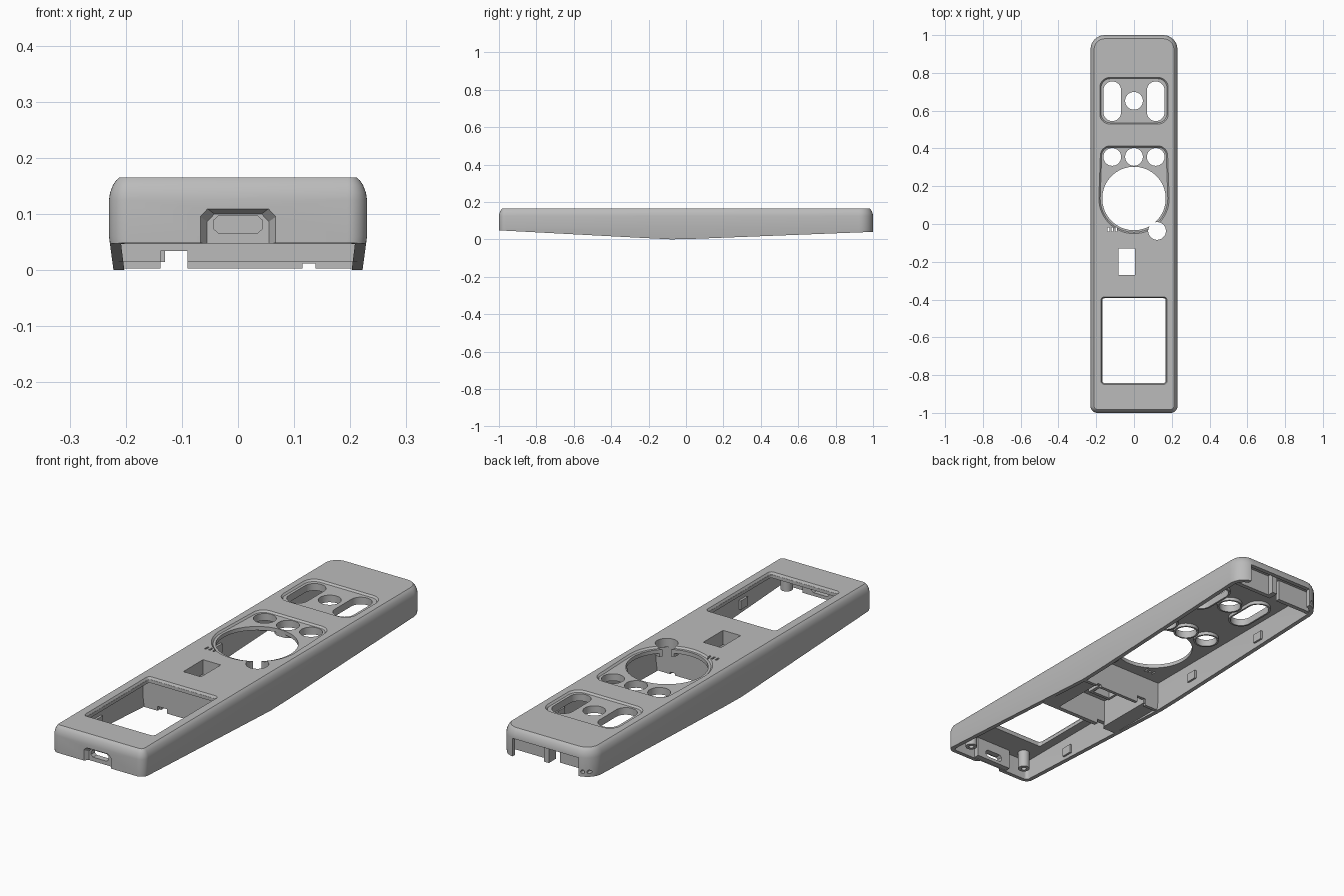
import bpy, bmesh, math
from mathutils import Vector

old = bpy.data.objects.get("Cube")
if old:
    bpy.data.objects.remove(old, do_unlink=True)

grey = bpy.data.materials.new("plain grey plastic")
grey.use_nodes = True
COLOUR = (0.5, 0.5, 0.5, 1)
grey.diffuse_color = COLOUR
grey.node_tree.nodes["Principled BSDF"].inputs["Base Color"].default_value = COLOUR

HALF_W, HALF_L, TOP, CEILING, WALL = 0.23, 1.0, 0.165, 0.14, 0.02
BELLY = [(-1, 0.048), (-0.2, 0.006), (-0.08, 0), (0.05, 0.003), (1, 0.04)]


def finish(name, bm):
    bmesh.ops.recalc_face_normals(bm, faces=bm.faces)
    mesh = bpy.data.meshes.new(name)
    bm.to_mesh(mesh)
    bm.free()
    obj = bpy.data.objects.new(name, mesh)
    mesh.materials.append(grey)
    bpy.context.collection.objects.link(obj)
    return obj


def belly(y):
    """Height of the lower rim at y."""
    for (y0, z0), (y1, z1) in zip(BELLY, BELLY[1:]):
        if y <= y1:
            return z0 + (z1 - z0) * (y - y0) / (y1 - y0)
    return BELLY[-1][1]


def outline(inset):
    """Plan outline with softer back corners and extra points down the sides."""
    def corner(sx, sy, radius, start):
        r = max(radius - inset, 0.004)
        cx, cy = sx * (HALF_W - inset - r), sy * (HALF_L - inset - r)
        return [(cx + r * math.cos(a), cy + r * math.sin(a))
                for a in (math.radians(start + i * 11.25) for i in range(9))]
    side = [y for y, _ in BELLY[1:-1]]
    x = HALF_W - inset
    return (corner(1, -1, 0.035, -90) + [(x, y) for y in side]
            + corner(1, 1, 0.075, 0) + corner(-1, 1, 0.075, 90)
            + [(-x, y) for y in reversed(side)] + corner(-1, -1, 0.035, 180))


def make_shell():
    bm = bmesh.new()

    def ring(inset, z=None):
        pts = []
        for x, y in outline(inset):
            low = belly(y)
            # the lower edge tucks in slightly where the belly is deepest
            tuck = 1 - 0.035 * max(0, 0.06 - low) / 0.06 if z is None else 1
            pts.append(bm.verts.new((x * tuck, y, low if z is None else z)))
        return pts

    rings = [ring(WALL, CEILING), ring(WALL, 0.06), ring(WALL), ring(0),
             ring(0, 0.06), ring(0, 0.125), ring(0.002, 0.138),
             ring(0.007, 0.151), ring(0.013, 0.16), ring(0.019, TOP)]
    for a, b in zip(rings, rings[1:]):
        for i in range(len(a)):
            j = (i + 1) % len(a)
            bm.faces.new((a[i], a[j], b[j], b[i]))
    bm.faces.new(rings[0])
    bm.faces.new(rings[-1])
    return finish("top_shell", bm)


def hull(name, points):
    bm = bmesh.new()
    verts = [bm.verts.new(p) for p in points]
    res = bmesh.ops.convex_hull(bm, input=verts)
    loose = {v for v in res["geom_interior"] + res["geom_unused"]
             if isinstance(v, bmesh.types.BMVert)}
    bmesh.ops.delete(bm, geom=list(loose), context="VERTS")
    bmesh.ops.dissolve_limit(bm, angle_limit=0.001, verts=bm.verts, edges=bm.edges)
    return finish(name, bm)


def rounded(name, circles, z0, z1, taper=0, n=32):
    """Upright solid wrapped round circles (x, y, r), narrower at the bottom."""
    return hull(name, [(x + (r - t) * math.cos(k * math.tau / n),
                        y + (r - t) * math.sin(k * math.tau / n), z)
                       for z, t in ((z0, taper), (z1, 0))
                       for x, y, r in circles for k in range(n)])


def box(name, x0, x1, y0, y1, z0, z1):
    return hull(name, [(x, y, z) for x in (x0, x1) for y in (y0, y1) for z in (z0, z1)])


def combine(target, tool, operation="DIFFERENCE"):
    mod = target.modifiers.new("cut", "BOOLEAN")
    mod.operation, mod.object, mod.solver = operation, tool, "EXACT"
    bpy.context.view_layer.objects.active = target
    bpy.ops.object.modifier_apply(modifier=mod.name)
    bpy.data.objects.remove(tool, do_unlink=True)


def corners(x0, x1, y0, y1, r):
    return [(x, y, r) for x in (x0 + r, x1 - r) for y in (y0 + r, y1 - r)]


shell = make_shell()
R = 0.047
buttons = [[(x, 0.355, R)] for x in (-0.115, 0, 0.115)]
buttons += [[(0, 0.652, R)], [(0.122, -0.037, R)]]
buttons += [[(x, 0.592, R), (x, 0.708, R)] for x in (-0.115, 0.115)]

# Collars under the button holes, port backing and slot chute
for b in buttons:
    combine(shell, rounded("collar", [(x, y, r + 0.008) for x, y, r in b], 0.125, 0.15), "UNION")
combine(shell, box("port_backing", -0.09, 0.09, -0.99, -0.955, 0.05, 0.15), "UNION")
combine(shell, box("slot_chute", -0.095, 0.02, -0.285, -0.115, 0.1, 0.15), "UNION")

# Shallow panels with sloped edges
panel = 0.157
combine(shell, rounded("upper_panel", corners(-0.183, 0.183, 0.527, 0.778, 0.055),
                       panel, 0.167, 0.009))
combine(shell, rounded("pad_panel", [(-0.127, 0.362, 0.053), (0.127, 0.362, 0.053),
                                     (0, 0.135, 0.188)], panel, 0.167, 0.009, 64))
combine(shell, rounded("window_rim", corners(-0.176, 0.176, -0.85, -0.385, 0.018),
                       0.155, 0.167, 0.007))

# Through holes
for b in buttons:
    combine(shell, rounded("button_hole", b, 0.09, 0.2))
combine(shell, rounded("pad_hole", [(0, 0.135, 0.168)], 0.1, 0.2, 0, 64))
combine(shell, rounded("window_hole", corners(-0.168, 0.168, -0.842, -0.393, 0.012), 0.1, 0.2))
combine(shell, box("slot_hole", -0.083, 0.005, -0.27, -0.13, 0.05, 0.2))
for x in (-0.135, -0.115, -0.095):
    combine(shell, box("sound_hole", x - 0.004, x + 0.004, -0.04, -0.018, 0.1, 0.2))

# Port recess and port in the front end
recess = []
for y, w, h in ((-1.01, 0.074, 0.114), (-0.982, 0.055, 0.1)):
    for s in (-1, 1):
        recess += [(s * w, y, 0.02), (s * w, y, h - 0.014), (s * (w - 0.013), y, h)]
combine(shell, hull("port_recess", recess))
combine(shell, hull("port_hole", [(s * x, y, 0.081 + dz) for s in (-1, 1) for y in (-1.05, -0.9)
                                  for x, dz in ((0.044, 0.007), (0.044, -0.007),
                                                (0.034, 0.016), (0.034, -0.016))]))

# Open back end and two small holes beside it
combine(shell, box("back_opening", -0.165, 0.165, 0.955, 1.1, -0.1, 0.122))
for x in (-0.182, -0.205):
    combine(shell, hull("pin_hole", [(x + 0.008 * math.cos(k * math.tau / 12), y,
                                      0.062 + 0.008 * math.sin(k * math.tau / 12))
                                     for y in (0.95, 1.05) for k in range(12)]))

# Plates standing behind the back opening
parts = [box("back_plate_left", 0.0, 0.212, 0.925, 0.945, 0.045, 0.145),
         box("back_plate_right", -0.212, -0.035, 0.925, 0.945, 0.045, 0.145),
         box("back_plate_rib", 0.0, 0.025, 0.925, 0.975, 0.045, 0.145)]

# Cross walls round the middle compartment
front_wall = box("front_cross_wall", -0.212, 0.212, -0.375, -0.355, 0.014, 0.145)
combine(front_wall, box("cable_notch", -0.138, -0.09, -0.5, -0.3, -0.1, 0.034))
rear_wall = box("rear_cross_wall", -0.212, 0.212, -0.1, -0.085, 0.003, 0.145)
combine(rear_wall, box("cable_notch", -0.138, -0.09, -0.2, 0, -0.1, 0.034))
combine(rear_wall, box("small_notch", 0.115, 0.138, -0.2, 0, -0.1, 0.012))
parts += [front_wall, rear_wall]
for s, side in ((1, "left"), (-1, "right")):
    x0, x1 = sorted((s * 0.145, s * 0.212))
    parts.append(box("bottom_flange_" + side, x0, x1, -0.36, -0.09, 0.014, 0.026))
    x0, x1 = sorted((s * 0.13, s * 0.145))
    parts.append(box("compartment_wall_" + side, x0, x1, -0.36, -0.09, 0.014, 0.145))

    # Hollow screw posts and side clips
    boss = rounded("screw_post_" + side, [(s * 0.15, -0.93, 0.025)], 0.06, 0.145)
    combine(boss, rounded("screw_hole", [(s * 0.15, -0.93, 0.011)], 0.0, 0.12))
    parts.append(boss)
    for i, y in enumerate((-0.7, 0.15, 0.6)):
        x0, x1 = sorted((s * 0.2, s * 0.215))
        parts.append(box(f"side_clip_{side}_{i + 1}", x0, x1, y - 0.025, y + 0.025, 0.05, 0.09))

# Smooth curves, crisp edges
bpy.ops.object.select_all(action="DESELECT")
for obj in [shell] + parts:
    obj.select_set(True)
bpy.context.view_layer.objects.active = shell
bpy.ops.object.shade_smooth_by_angle(angle=math.radians(30))
